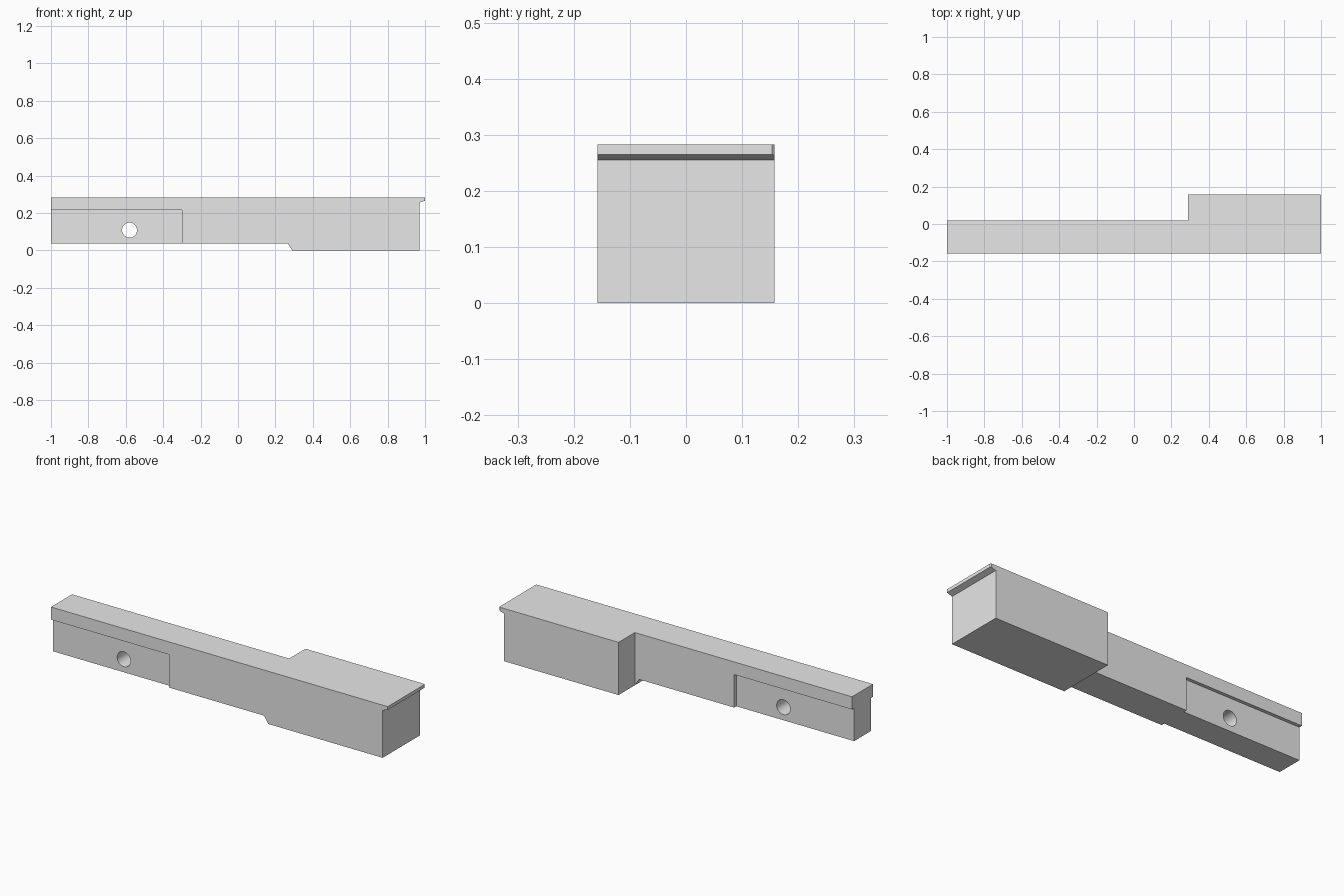
import bpy
import bmesh
from mathutils import Vector

cube = bpy.data.objects.get("Cube")
if cube:
    bpy.data.objects.remove(cube, do_unlink=True)

HALF = 0.158      # half width of the block
BACK = 0.02       # back face of the narrow arm
REBATE = 0.018    # depth of the side rebates

grey = bpy.data.materials.new("plain grey")
grey.use_nodes = True
colour = (0.8, 0.8, 0.8, 1)
grey.diffuse_color = colour
grey.node_tree.nodes["Principled BSDF"].inputs["Base Color"].default_value = colour


def extrude_profile(name, points, y0, y1):
    """Extrude an x-z outline along y."""
    bm = bmesh.new()
    face = bm.faces.new([bm.verts.new((x, y0, z)) for x, z in points])
    new = bmesh.ops.extrude_face_region(bm, geom=[face])["geom"]
    bmesh.ops.translate(bm, vec=Vector((0, y1 - y0, 0)),
                        verts=[v for v in new if isinstance(v, bmesh.types.BMVert)])
    bmesh.ops.recalc_face_normals(bm, faces=bm.faces)
    mesh = bpy.data.meshes.new(name)
    bm.to_mesh(mesh)
    bm.free()
    mesh.materials.append(grey)
    obj = bpy.data.objects.new(name, mesh)
    bpy.context.collection.objects.link(obj)
    return obj


def box(name, x0, x1, y0, y1, z0, z1):
    return extrude_profile(name, [(x0, z0), (x1, z0), (x1, z1), (x0, z1)], y0, y1)


# Stepped block with an undercut lip at the wide end
outline = [(-1, 0.038), (0.265, 0.038), (0.29, 0), (0.97, 0),
           (0.97, 0.255), (1, 0.265), (1, 0.283), (-1, 0.283)]
block = extrude_profile("stepped_block", outline, -HALF, HALF)

# Cutters: narrow arm, side rebates, cross hole
cutters = [
    box("arm_cutter", -1.1, 0.29, BACK, 0.3, -0.1, 0.4),
    box("front_rebate_cutter", -1.1, -0.3, -0.3, -HALF + REBATE, -0.1, 0.215),
    box("back_rebate_cutter", -1.1, -0.3, BACK - REBATE, 0.3, -0.1, 0.215),
]
bpy.ops.mesh.primitive_cylinder_add(vertices=48, radius=0.04, depth=1,
                                    location=(-0.58, 0, 0.108),
                                    rotation=(1.570796, 0, 0))
hole = bpy.context.object
hole.name = "hole_cutter"
hole.data.materials.append(grey)
cutters.append(hole)

bpy.ops.object.select_all(action="DESELECT")
block.select_set(True)
bpy.context.view_layer.objects.active = block
for cutter in cutters:
    cutter.hide_render = True
    mod = block.modifiers.new(cutter.name, "BOOLEAN")
    mod.operation = "DIFFERENCE"
    mod.solver = "EXACT"
    mod.object = cutter
    bpy.ops.object.modifier_apply(modifier=mod.name)
    bpy.data.objects.remove(cutter, do_unlink=True)

# Small chamfer on the back corner of the lip
bm = bmesh.new()
bm.from_mesh(block.data)
corner = [e for e in bm.edges
          if all(v.co.x > 0.99 and v.co.y > HALF - 0.01 for v in e.verts)]
bmesh.ops.bevel(bm, geom=corner, offset=0.005, segments=1, affect="EDGES")
bm.to_mesh(block.data)
bm.free()

# Smooth hole wall, crisp edges elsewhere
bpy.ops.object.shade_smooth_by_angle(angle=0.5)
